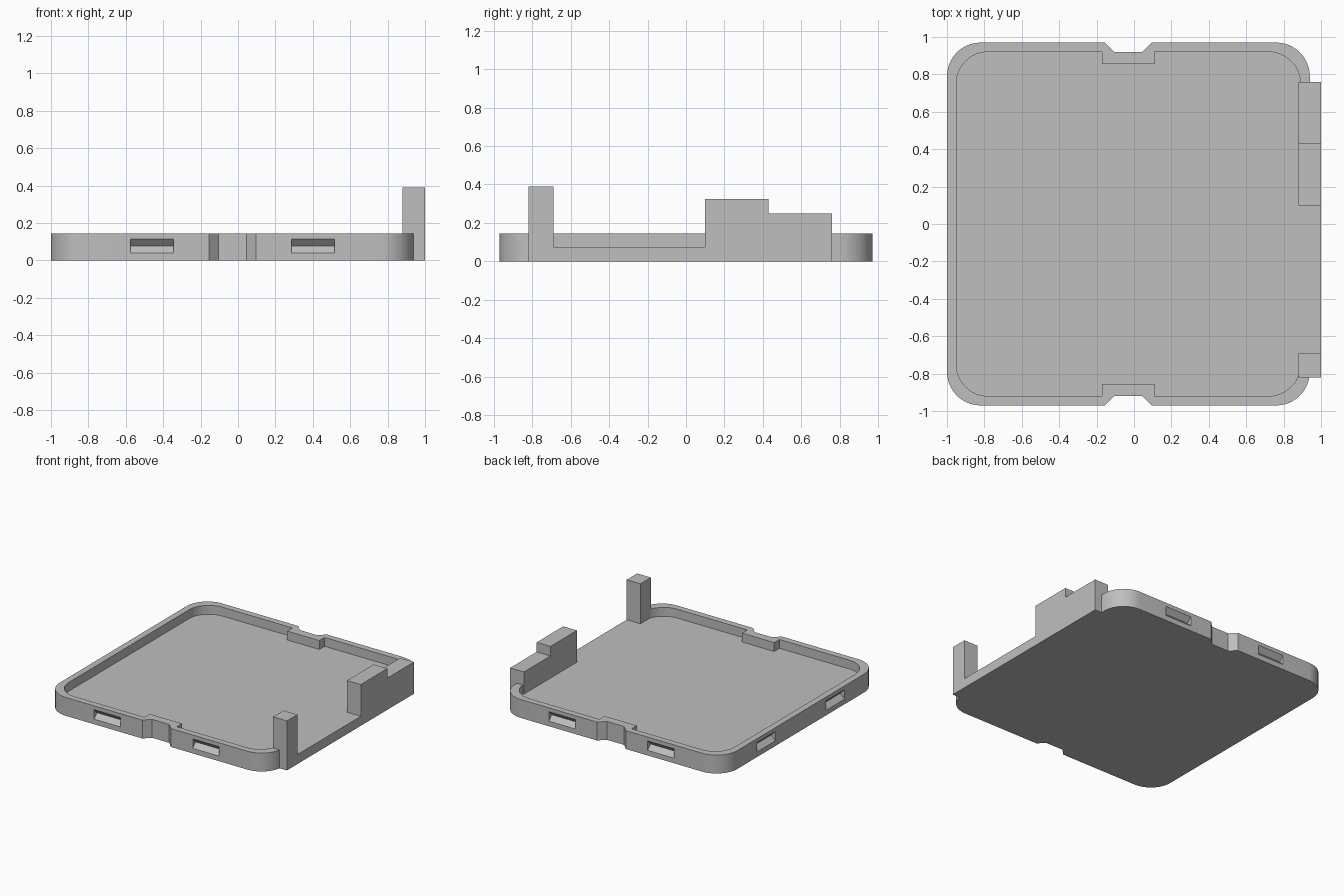
import bpy, bmesh, math
from mathutils import Matrix, Vector

cube = bpy.data.objects.get("Cube")
if cube:
    bpy.data.objects.remove(cube, do_unlink=True)

grey = bpy.data.materials.new("plain grey")
grey.use_nodes = True
colour = (0.52, 0.52, 0.52, 1)
grey.diffuse_color = colour
grey.node_tree.nodes["Principled BSDF"].inputs["Base Color"].default_value = colour

CENTRE = -0.03          # tray centre in x
HALF = 0.97             # half the tray width
FLOOR, RIM = 0.075, 0.145
OPEN_X, OPEN_Y = 0.88, (-0.82, 0.76)


def prism(name, profile, low, high, along_x=False):
    """Extrude a 2D profile along z, or a (y, z) profile along x."""
    def place(p, w):
        return Vector((w, *p)) if along_x else Vector((*p, w))
    bm = bmesh.new()
    face = bm.faces.new([bm.verts.new(place(p, low)) for p in profile])
    new = bmesh.ops.extrude_face_region(bm, geom=[face])["geom"]
    shift = place((0, 0), high - low)
    bmesh.ops.translate(bm, vec=shift, verts=[v for v in new if isinstance(v, bmesh.types.BMVert)])
    bmesh.ops.recalc_face_normals(bm, faces=bm.faces)
    mesh = bpy.data.meshes.new(name)
    bm.to_mesh(mesh)
    bm.free()
    mesh.materials.append(grey)
    obj = bpy.data.objects.new(name, mesh)
    bpy.context.collection.objects.link(obj)
    return obj


def outline(half, radius, notch):
    """Rounded square whose front and back edges follow a mirrored notch."""
    points = []
    for quarter, (sx, sy) in enumerate([(1, 1), (-1, 1), (-1, -1), (1, -1)]):
        for step in range(13):
            a = math.radians(90 * quarter + 7.5 * step)
            points.append((CENTRE + sx * (half - radius) + radius * math.cos(a),
                           sy * (half - radius) + radius * math.sin(a)))
        if quarter in (0, 2):
            points += [(CENTRE + sx * x, sy * y) for x, y in notch]
            points += [(CENTRE - sx * x, sy * y) for x, y in reversed(notch)]
    return points


def cut(target, cutter):
    cutter.hide_render = True
    mod = target.modifiers.new("cut", 'BOOLEAN')
    mod.operation, mod.solver, mod.object = 'DIFFERENCE', 'EXACT', cutter
    bpy.context.view_layer.update()
    bpy.context.view_layer.objects.active = target
    bpy.ops.object.modifier_apply(modifier=mod.name)
    bpy.data.objects.remove(cutter, do_unlink=True)


# Tray with notched rim and recessed floor
tray = prism("tray", outline(HALF, 0.18, [(0.125, 0.97), (0.075, 0.92)]), 0, RIM)
cut(tray, prism("cavity_cutter", outline(0.92, 0.17, [(0.14, 0.92), (0.14, 0.855)]), FLOOR, 0.3))

# Opening in the side wall
y0, y1 = OPEN_Y
cut(tray, prism("opening_cutter", [(OPEN_X, y0), (1.2, y0), (1.2, y1), (OPEN_X, y1)], -0.1, 0.3))

# V-shaped grip slots in the three closed walls
slot = [(-0.03, 0.04), (0, 0.04), (0.036, 0.077), (0, 0.115), (-0.03, 0.115)]
for angle in (0, 180, -90):
    for offset in (-0.43, 0.43):
        cutter = prism("slot_cutter", slot, -0.115, 0.115, along_x=True)
        cutter.data.transform(Matrix.Translation((CENTRE, 0, 0))
                              @ Matrix.Rotation(math.radians(angle), 4, 'Z')
                              @ Matrix.Translation((offset, -HALF, 0)))
        cut(tray, cutter)

# Side rail: tall post, low sill and stepped block
rail = prism("side_rail", [(y0, 0), (y1, 0), (y1, 0.25), (0.43, 0.25), (0.43, 0.325),
                           (0.1, 0.325), (0.1, FLOOR), (-0.69, FLOOR), (-0.69, 0.39), (y0, 0.39)],
             OPEN_X, 1.0, along_x=True)

# Smooth rounded corners, sharp edges elsewhere
bpy.ops.object.select_all(action='DESELECT')
for obj in (tray, rail):
    obj.select_set(True)
bpy.context.view_layer.objects.active = tray
bpy.ops.object.shade_smooth_by_angle(angle=math.radians(30))
